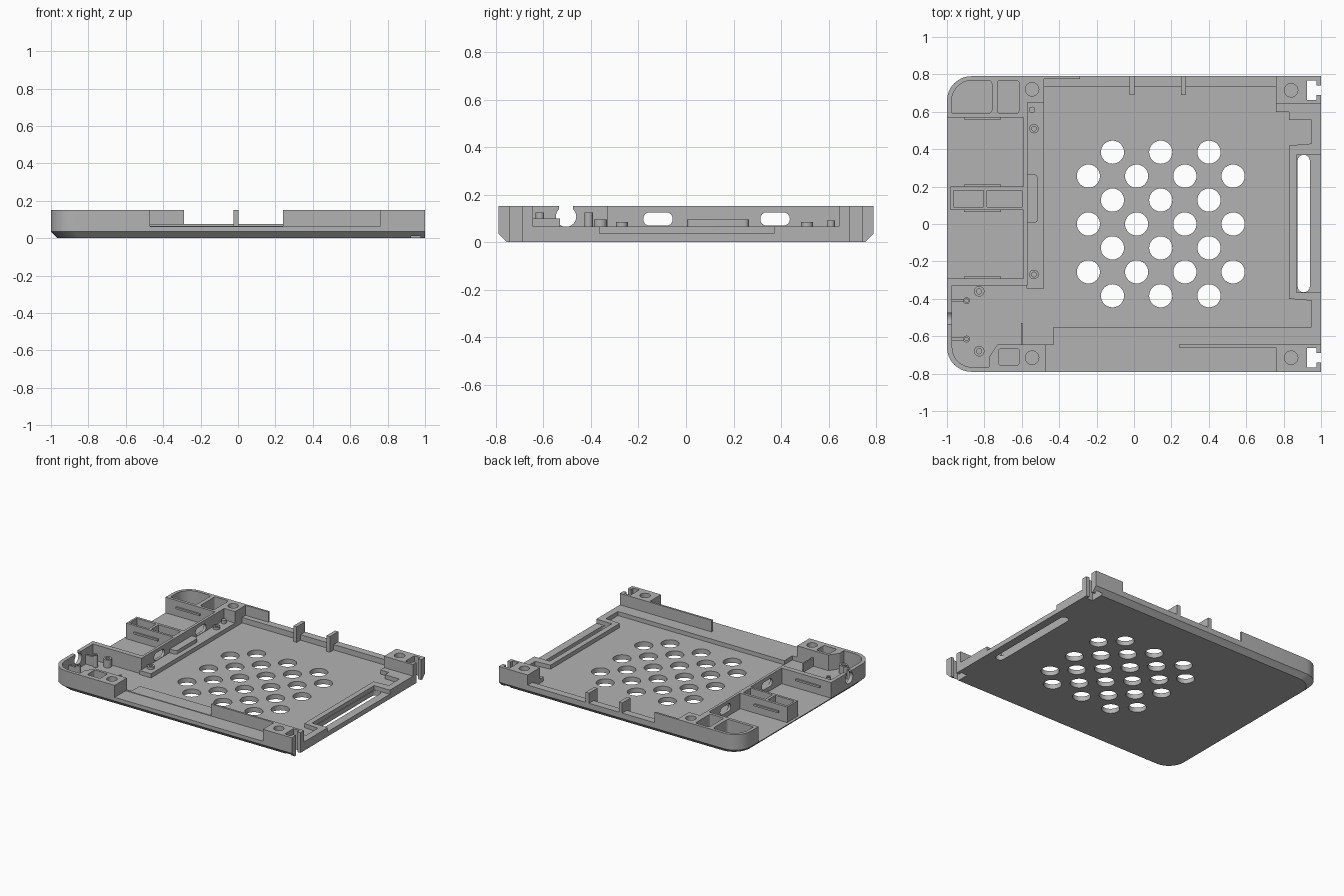
import bpy, bmesh
from math import sin, cos, pi, radians

cube = bpy.data.objects.get("Cube")
if cube:
    bpy.data.objects.remove(cube)

grey = bpy.data.materials.new("plain grey")
grey.use_nodes = True
tone = (0.45, 0.45, 0.45, 1)
grey.diffuse_color = tone
grey.node_tree.nodes["Principled BSDF"].inputs["Base Color"].default_value = tone

FLOOR, RIM, TOP = 0.035, 0.066, 0.152


def finish(name, bm):
    bmesh.ops.recalc_face_normals(bm, faces=bm.faces)
    mesh = bpy.data.meshes.new(name)
    bm.to_mesh(mesh)
    bm.free()
    mesh.materials.append(grey)
    ob = bpy.data.objects.new(name, mesh)
    bpy.context.collection.objects.link(ob)
    return ob


def loft(name, layers):
    """Solid through (outline, z) layers with equal point counts."""
    bm = bmesh.new()
    rings = [[bm.verts.new((x, y, z)) for x, y in pts] for pts, z in layers]
    n = len(rings[0])
    for a, b in zip(rings, rings[1:]):
        for i in range(n):
            j = (i + 1) % n
            bm.faces.new((a[i], a[j], b[j], b[i]))
    bm.faces.new(rings[0][::-1])
    bm.faces.new(rings[-1])
    return finish(name, bm)


def prism(name, pts, z0=FLOOR, z1=TOP):
    return loft(name, [(pts, z0), (pts, z1)])


def rounded(x0, x1, y0, y1, radii=(0, 0, 0, 0)):
    """Rectangle; radii run front-right, back-right, back-left, front-left."""
    pts = []
    corners = [(x1, y0, -1, 1), (x1, y1, -1, -1), (x0, y1, 1, -1), (x0, y0, 1, 1)]
    for k, ((x, y, sx, sy), r) in enumerate(zip(corners, radii)):
        if r == 0:
            pts.append((x, y))
            continue
        for i in range(9):
            a = (k - 1 + i / 8) * pi / 2
            pts.append((x + sx * r + r * cos(a), y + sy * r + r * sin(a)))
    return pts


def box(name, x0, x1, y0, y1, z0=FLOOR, z1=TOP, radii=(0, 0, 0, 0)):
    return prism(name, rounded(x0, x1, y0, y1, radii), z0, z1)


def disc(name, x, y, r, z0, z1):
    return box(name, x - r, x + r, y - r, y + r, z0, z1, [r] * 4)


def cut(targets, cutters):
    for ob in targets:
        for c in cutters:
            mod = ob.modifiers.new("cut", 'BOOLEAN')
            mod.operation, mod.solver, mod.object = 'DIFFERENCE', 'EXACT', c
        bpy.context.view_layer.objects.active = ob
        for mod in list(ob.modifiers):
            bpy.ops.object.modifier_apply(modifier=mod.name)
    for c in cutters:
        bpy.data.objects.remove(c)


# Base plate with chamfered underside
R = 0.13
base = loft("base_plate", [
    (rounded(-0.965, 1, -0.755, 0.755, (0, 0, R, R)), 0),
    (rounded(-1, 1, -0.79, 0.79, (0, 0, R, R)), FLOOR)])

# Staggered vent holes
vents = []
for row in range(-3, 4):
    count = 3 if row % 2 else 4
    for i in range(count):
        x = 0.143 + (i - (count - 1) / 2) * 0.258
        vents.append(disc("vent_cutter", x, row * 0.128, 0.062, -0.1, 0.1))
vents.append(box("slot_cutter", 0.875, 0.94, -0.365, 0.37, -0.1, 0.1, [0.032] * 4))
cut([base], vents)

# Stepped rim along the front and right
rim = prism("inner_rim", [
    (-0.43, -0.66), (1, -0.66), (1, 0.65), (0.76, 0.65), (0.76, 0.6), (0.83, 0.6),
    (0.83, 0.555), (0.95, 0.555), (0.95, 0.43), (0.83, 0.42), (0.83, -0.4),
    (0.95, -0.41), (0.95, -0.55), (-0.43, -0.55)], FLOOR, RIM)
cut([rim], [box("recess_cutter", 0.87, 1.1, -0.365, 0.37, FLOOR - 0.01, 0.2)])
box("front_ledge", -0.47, 0.76, -0.79, -0.66, FLOOR, 0.062)
box("front_rim_end", -0.6, -0.43, -0.66, -0.645, FLOOR, RIM)
box("front_inner_wall", 0.24, 0.76, -0.66, -0.645)
box("back_rail", -0.48, 0.76, 0.735, 0.79, FLOOR, 0.076)
box("back_outer_wall", -0.48, -0.29, 0.775, 0.79)
for x in (-0.01, 0.265):
    box("back_post", x - 0.014, x + 0.014, 0.69, 0.79)

# Right corner blocks with screw holes and T-slots
blocks = []
for name, s in (("front", -1), ("back", 1)):
    y0, y1 = sorted((s * 0.645, s * 0.79))
    blocks.append(box(name + "_right_block", 0.76, 1, y0, y1))
    cut(blocks[-1:], [disc("hole_cutter", 0.84, s * 0.715, 0.036, 0.06, 0.2)])
slots = []
for s in (-1, 1):
    slots.append(box("slot_cutter", 0.925, 0.975, s * 0.715 - 0.052, s * 0.715 + 0.052, -0.1, 0.2))
    slots.append(box("slot_cutter", 0.97, 1.1, s * 0.715 - 0.026, s * 0.715 + 0.026, -0.1, 0.2))
cut(blocks + [base], slots)

# Back left corner block with two pockets
corner = box("back_left_block", -1, -0.585, 0.57, 0.79, radii=(0, 0, R, 0))
cut([corner], [
    box("pocket_cutter", -0.975, -0.76, 0.592, 0.768, 0.045, 0.2, (0.02, 0.02, 0.11, 0.01)),
    box("pocket_cutter", -0.73, -0.615, 0.592, 0.768, 0.045, 0.2, [0.015] * 4)])
boss = box("back_screw_block", -0.585, -0.48, 0.65, 0.79)
cut([boss], [disc("hole_cutter", -0.545, 0.72, 0.036, 0.06, 0.2)])

# Divider between the two side bays
divider = box("bay_divider", -0.98, -0.585, 0.075, 0.2)
cut([divider], [box("pocket_cutter", a, b, 0.092, 0.18, 0.05, 0.2)
                for a, b in ((-0.965, -0.805), (-0.785, -0.6))])

# Wall behind the bays with port openings
wall = box("bay_back_wall", -0.59, -0.57, -0.33, 0.65)
ports = []
for y in (-0.118, 0.375):
    port = box("port_cutter", -0.028, 0.028, -0.062, 0.062, -0.1, 0.1, [0.027] * 4)
    port.rotation_euler[1] = radians(90)
    port.location = (-0.58, y, 0.097)
    ports.append(port)
bpy.context.view_layer.update()
cut([wall], ports)
box("front_bay_wall", -0.98, -0.585, -0.33, -0.292)
for y in (0.565, 0.205, 0.07, -0.287):
    box("bay_ridge", -0.91, -0.71, y - 0.007, y + 0.007, 0.092, 0.106)

# Board strip with bosses and bracket
box("board_strip", -0.575, -0.48, -0.345, 0.65, FLOOR, RIM)
box("strip_bracket", -0.575, -0.515, 0.005, 0.265, RIM, 0.094, (0.02, 0.02, 0, 0))


def boss_post(name, x, y, r, top):
    post = disc(name, x, y, r, FLOOR, top)
    cut([post], [disc("hole_cutter", x, y, r * 0.5, top - 0.03, 0.2)])


for y in (-0.27, 0.51):
    boss_post("strip_boss", -0.535, y, 0.025, 0.084)
disc("strip_pin", -0.545, 0.61, 0.017, RIM, 0.09)

# Front left compartment, open inside, with cable opening
shell = box("front_left_shell", -1, -0.47, -0.79, -0.292, radii=(0, 0, 0, R))
cavity = [
    box("cavity_cutter", -0.972, -0.4, -0.645, -0.2, 0.02, 0.2),
    prism("cavity_cutter", rounded(-0.972, -0.775, -0.765, -0.6, (0, 0, 0, 0.105)), 0.02, 0.2),
    prism("cavity_cutter", [(-0.78, -0.72), (-0.73, -0.645), (-0.73, -0.6), (-0.78, -0.6)], 0.02, 0.2),
    box("pocket_cutter", -0.723, -0.615, -0.755, -0.665, 0.05, 0.2, [0.012] * 4),
    disc("hole_cutter", -0.545, -0.715, 0.036, 0.06, 0.2)]
cable = disc("cable_cutter", 0, 0, 0.043, -0.1, 0.1)
cable.rotation_euler[1] = radians(90)
cable.location = (-1, -0.505, 0.107)
cavity += [cable, box("cable_cutter", -1.1, -0.9, -0.535, -0.475, 0.107, 0.2)]
bpy.context.view_layer.update()
cut([shell], cavity)
box("front_guide_rib", -0.605, -0.595, -0.65, -0.53, FLOOR, 0.1)
for y in (-0.36, -0.68):
    boss_post("switch_boss", -0.828, y, 0.028, 0.095)
for y in (-0.41, -0.615):
    boss_post("clip_post", -0.895, y, 0.018, 0.125)
    box("clip_bar", -0.975, -0.91, y - 0.007, y + 0.007, FLOOR, 0.105)

# Smooth the curved walls, keep edges crisp
for ob in bpy.context.scene.objects:
    if ob.type == 'MESH':
        ob.select_set(True)
        bpy.context.view_layer.objects.active = ob
bpy.ops.object.shade_smooth_by_angle(angle=radians(30))
